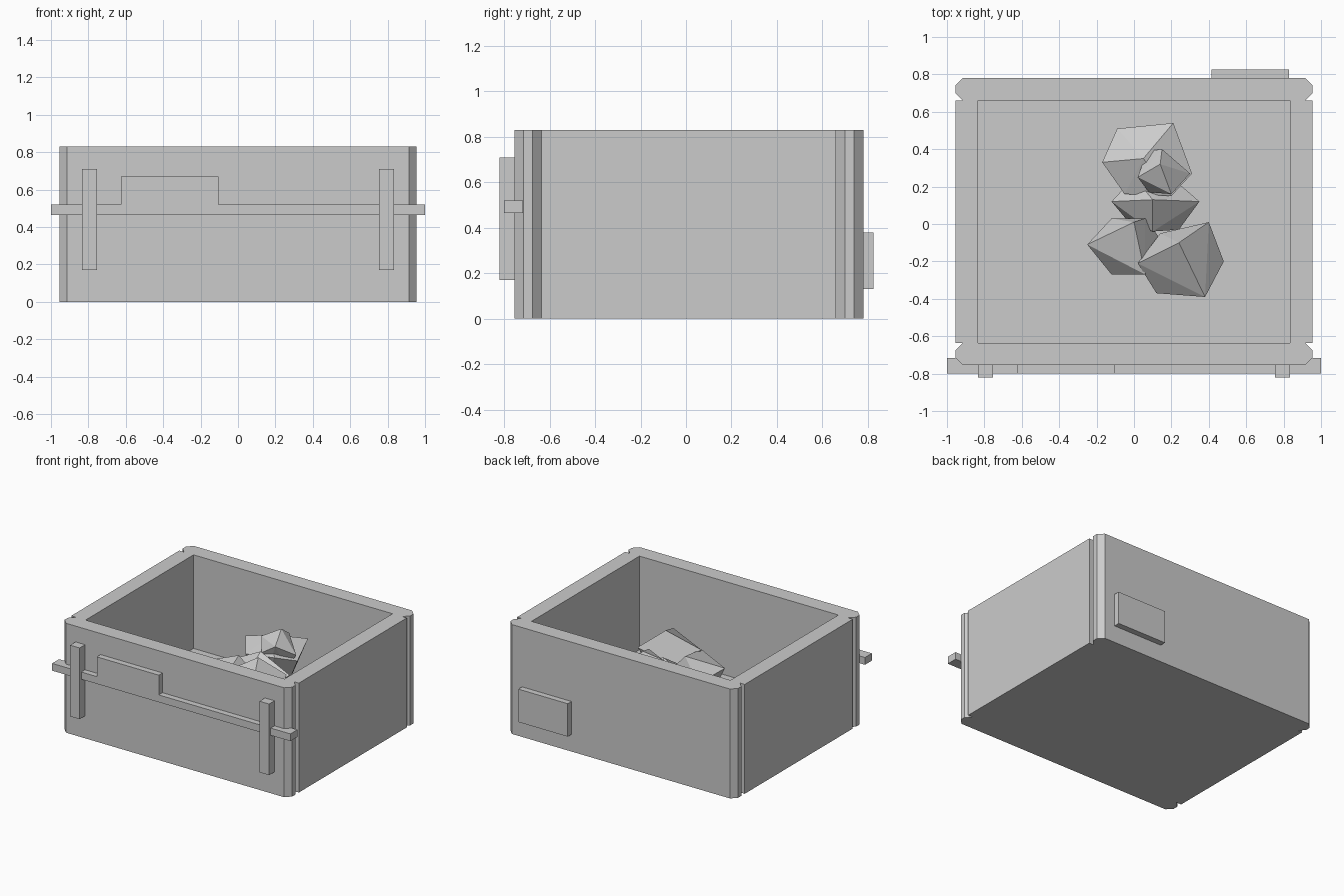
import bpy, bmesh

cube = bpy.data.objects.get("Cube")
if cube:
    bpy.data.objects.remove(cube, do_unlink=True)

GREY = (0.6, 0.6, 0.6, 1.0)
grey = bpy.data.materials.new("plain_grey")
grey.use_nodes = True
grey.diffuse_color = GREY
for node in grey.node_tree.nodes:
    if node.type == 'BSDF_PRINCIPLED':
        node.inputs["Base Color"].default_value = GREY


def finish(name, bm):
    """Turn a bmesh into a flat shaded grey object."""
    bmesh.ops.recalc_face_normals(bm, faces=bm.faces[:])
    mesh = bpy.data.meshes.new(name)
    bm.to_mesh(mesh)
    bm.free()
    mesh.materials.append(grey)
    obj = bpy.data.objects.new(name, mesh)
    bpy.context.scene.collection.objects.link(obj)
    return obj


def prism(name, outline, low, high, axis='z'):
    """Extrude an outline along z, or an x-z outline along y."""
    bm = bmesh.new()
    along_z = axis == 'z'
    verts = [bm.verts.new((a, b, low) if along_z else (a, low, b)) for a, b in outline]
    face = bm.faces.new(verts)
    grown = bmesh.ops.extrude_face_region(bm, geom=[face])
    moved = [v for v in grown["geom"] if isinstance(v, bmesh.types.BMVert)]
    depth = high - low
    bmesh.ops.translate(bm, verts=moved, vec=(0, 0, depth) if along_z else (0, depth, 0))
    return finish(name, bm)


def rect(a0, a1, b0, b1):
    return [(a0, b0), (a1, b0), (a1, b1), (a0, b1)]


def rock(name, apex, ring, mid, swing, base):
    """Faceted stone: a zigzag ring hulled with a peak and a smaller foot."""
    bm = bmesh.new()
    bm.verts.new(apex)
    cx = sum(p[0] for p in ring) / len(ring)
    cy = sum(p[1] for p in ring) / len(ring)
    for i, (x, y) in enumerate(ring):
        bm.verts.new((x, y, mid + (swing if i % 2 == 0 else -swing)))
        if i % 2:
            bm.verts.new((cx + (x - cx) * 0.5, cy + (y - cy) * 0.5, base))
    hull = bmesh.ops.convex_hull(bm, input=bm.verts[:])
    inside = [v for v in hull["geom_interior"] if isinstance(v, bmesh.types.BMVert)]
    bmesh.ops.delete(bm, geom=inside, context='VERTS')
    return finish(name, bm)


# Box body: notched corner profile mirrored to all four corners
FRONT, BACK = -0.755, 0.78
middle, half = (FRONT + BACK) / 2, (BACK - FRONT) / 2
corner = [(0.955, half - 0.12), (0.915, half - 0.12), (0.955, half - 0.08),
          (0.955, half - 0.04), (0.915, half)]
right_half = [(x, -y) for x, y in reversed(corner)] + corner
outline = right_half + [(-x, y) for x, y in reversed(right_half)]
body = prism("box_body", [(x, y + middle) for x, y in outline], 0, 0.83)

# Hollow interior
cutter = prism("cavity_cutter", rect(-0.835, 0.835, FRONT + 0.12, BACK - 0.12), 0.12, 1)
cutter.hide_render = True
cut = body.modifiers.new("hollow", 'BOOLEAN')
cut.operation = 'DIFFERENCE'
cut.solver = 'EXACT'
cut.object = cutter
bpy.context.view_layer.update()
evaluated = body.evaluated_get(bpy.context.evaluated_depsgraph_get())
hollow = bpy.data.meshes.new_from_object(evaluated)
body.modifiers.clear()
body.data = hollow
bpy.data.objects.remove(cutter, do_unlink=True)

# Front bar with raised tab
bar = [(-1, 0.465), (1, 0.465), (1, 0.52), (-0.105, 0.52), (-0.105, 0.67),
       (-0.625, 0.67), (-0.625, 0.52), (-1, 0.52)]
prism("front_bar", bar, -0.8, -0.717, 'y')

# Upright brackets holding the bar
for side, name in ((1, "left_bracket"), (-1, "right_bracket")):
    prism(name, rect(side * 0.755, side * 0.835, 0.17, 0.71), -0.82, FRONT, 'y')

# Plate on the back
prism("back_plate", rect(0.415, 0.83, 0.13, 0.38), BACK, 0.825, 'y')

# Heap of stones
rock("front_left_rock", (0.24, -0.1, 0.63),
     [(0.02, -0.21), (0.12, -0.37), (0.38, -0.39), (0.48, -0.2), (0.4, 0.01), (0.14, -0.05)],
     0.45, 0.05, 0.19)
rock("front_right_rock", (0, 0.01, 0.54),
     [(-0.25, -0.11), (-0.12, -0.27), (0.06, -0.27), (0.14, -0.08), (0.06, 0.03), (-0.12, 0.03)],
     0.42, 0.05, 0.19)
rock("middle_rock", (0.1, 0.13, 0.55),
     [(-0.12, 0.12), (-0.02, 0), (0.1, -0.04), (0.24, -0.03), (0.35, 0.12), (0.2, 0.25), (0, 0.25)],
     0.4, 0.04, 0.19)
rock("back_rock", (0.05, 0.35, 0.58),
     [(-0.17, 0.33), (-0.09, 0.51), (0.21, 0.54), (0.31, 0.27), (0.2, 0.15), (-0.05, 0.16)],
     0.5, 0.02, 0.22)
rock("top_rock", (0.14, 0.32, 0.66),
     [(0.02, 0.25), (0.07, 0.39), (0.15, 0.4), (0.3, 0.27), (0.2, 0.16), (0.08, 0.17)],
     0.56, 0.04, 0.4)
